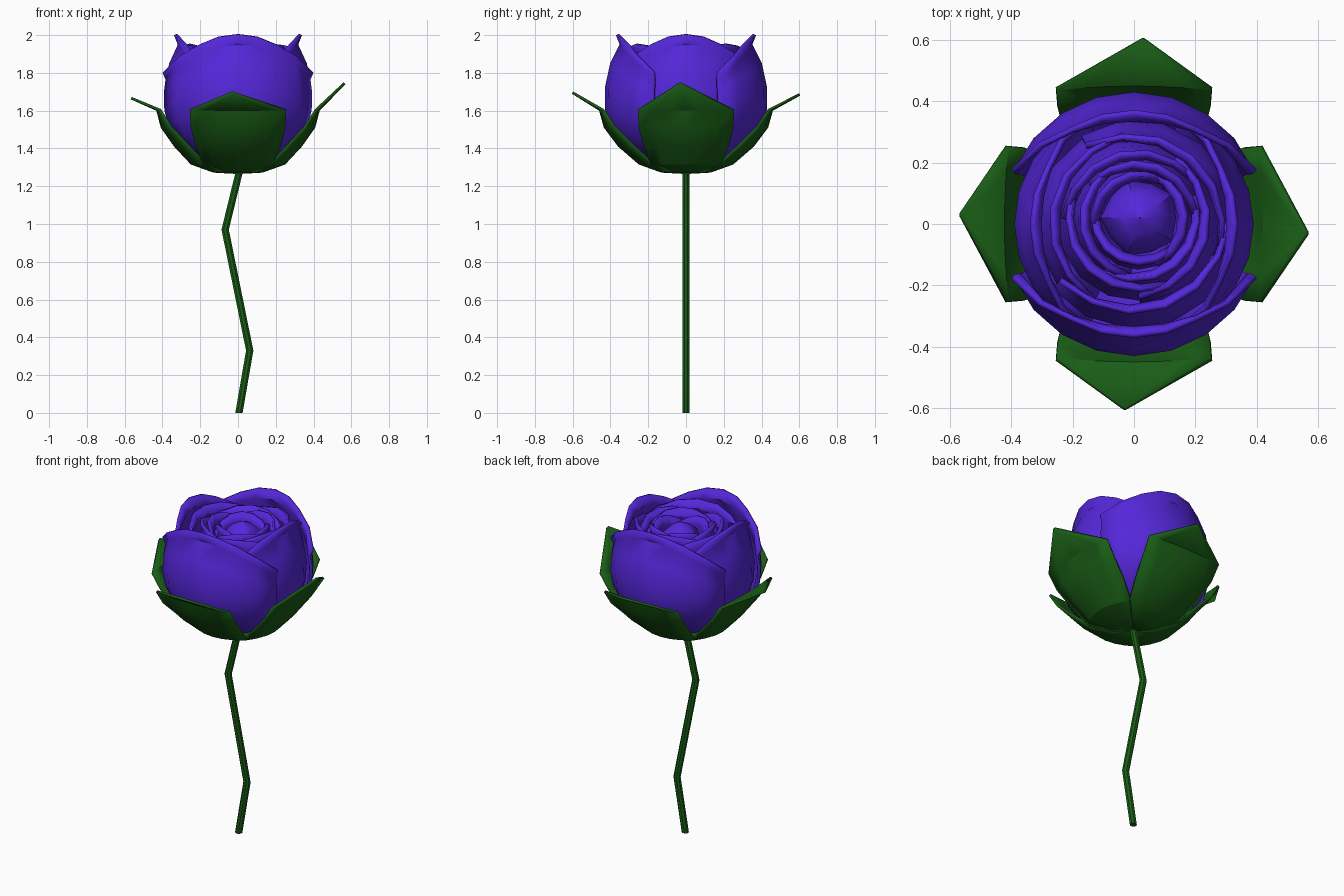
import bpy, math
from math import radians, sin, cos, pi

if "Cube" in bpy.data.objects:
    bpy.data.objects.remove(bpy.data.objects["Cube"])


def material(name, rgb):
    m = bpy.data.materials.new(name)
    m.diffuse_color = (*rgb, 1)
    m.use_nodes = True
    m.node_tree.nodes["Principled BSDF"].inputs["Base Color"].default_value = m.diffuse_color
    return m


PURPLE = material("petal_purple", (0.09, 0.02, 0.70))
GREEN = material("leaf_green", (0.010, 0.11, 0.008))


def make(name, verts, faces, mat, thick=0.0, smooth=35):
    me = bpy.data.meshes.new(name)
    me.from_pydata(verts, [], faces)
    me.materials.append(mat)
    ob = bpy.data.objects.new(name, me)
    bpy.context.collection.objects.link(ob)
    if thick:
        mod = ob.modifiers.new("thickness", 'SOLIDIFY')
        mod.thickness = thick
        mod.offset = -1
    bpy.ops.object.select_all(action='DESELECT')
    ob.select_set(True)
    bpy.context.view_layer.objects.active = ob
    bpy.ops.object.shade_smooth_by_angle(angle=radians(smooth))
    return ob


def grid_faces(rows, cols, wrap=False):
    n = cols if wrap else cols - 1
    return [(r * cols + c, r * cols + (c + 1) % cols,
             (r + 1) * cols + (c + 1) % cols, (r + 1) * cols + c)
            for r in range(rows - 1) for c in range(n)]


def turn(x, y, a):
    return x * cos(a) - y * sin(a), x * sin(a) + y * cos(a)


# Petal side profile: radius, height
PROFILE = [(0.06, 1.29), (0.22, 1.34), (0.32, 1.41), (0.395, 1.50), (0.428, 1.61),
           (0.428, 1.72), (0.40, 1.85), (0.35, 1.95), (0.345, 2.0)]


def profile_radius(z):
    for (r0, z0), (r1, z1) in zip(PROFILE, PROFILE[1:]):
        if z <= z1:
            return r0 + (r1 - r0) * (z - z0) / (z1 - z0)
    return PROFILE[-1][0]


def petal(name, angle, radius, top, half, drop, curl, centre=(0, 0), cols=9):
    """Cupped petal facing -y, turned by angle; its rim falls towards both edges."""
    verts = []
    k = radius / 0.428
    for i, (_, z) in enumerate(PROFILE):
        for c in range(cols):
            u = 2 * c / (cols - 1) - 1
            zz = 1.29 + (z - 1.29) * (1 - drop * u * u)
            r = k * profile_radius(zz)
            if i == len(PROFILE) - 1:
                r += curl
            a = radians(half) * u
            x, y = turn(r * sin(a), -r * cos(a), angle)
            verts.append((x + centre[0], y + centre[1],
                          1.29 + (zz - 1.29) * (top - 1.29) / 0.71))
    return make(name, verts, grid_faces(len(PROFILE), cols), PURPLE, 0.018)


# Outer petals: front and back overlap the two side ones
for i, nm in enumerate(("front", "right", "back", "left")):
    petal("outer_petal_" + nm, i * pi / 2, 0.39 if i % 2 else 0.43, 2.0, 66, 0.28, 0.025)

# Inner petal whorls
for w, (radius, top, n, half, rot) in enumerate((
        (0.345, 1.95, 3, 72, 20), (0.275, 1.94, 3, 72, 75),
        (0.225, 1.94, 3, 72, 40), (0.175, 1.93, 3, 72, 95))):
    for i in range(n):
        petal(f"inner_petal_{w}_{i}", radians(rot) + i * 2 * pi / n, radius * (1 - 0.03 * i),
              top, half, 0.12, 0.02, (0.004 * (w + 1), 0.004 * (w + 1)), 7)

# Closed bud with five creases
verts = []
for r, z in ((0.05, 1.45), (0.12, 1.65), (0.13, 1.78), (0.11, 1.87), (0.06, 1.915), (0.002, 1.94)):
    for c in range(10):
        a = c * pi / 5
        rr = r * (1 if c % 2 else 0.9)
        verts.append((0.02 + rr * cos(a), 0.02 + rr * sin(a), z))
make("bud_centre", verts, grid_faces(6, 10, True), PURPLE)

# Sepals: rows of centre depth, edge depth, half width, height
SEPAL = [(0.01, 0.008, 0.008, 1.265), (0.13, 0.09, 0.092, 1.272), (0.25, 0.18, 0.185, 1.315),
         (0.36, 0.285, 0.225, 1.41), (0.435, 0.385, 0.25, 1.51), (0.46, 0.445, 0.255, 1.60),
         (0.605, 0.605, 0.004, 1.70)]
for i, (nm, tip) in enumerate((("front", 1.69), ("right", 1.74), ("back", 1.68), ("left", 1.66))):
    k = 0.94 if i % 2 else 1.0
    verts = []
    for j, (yc, ye, w, z) in enumerate(SEPAL):
        for c in range(7):
            u = c / 3 - 1
            y = (yc + (ye - yc) * u * u) * (k if j > 2 else 1)
            skew = -0.03 if j == len(SEPAL) - 1 else 0
            zz = tip if skew else z
            verts.append((*turn(w * u + skew, -y, i * pi / 2), zz))
    make("sepal_" + nm, verts, grid_faces(len(SEPAL), 7), GREEN, 0.014, 25)

# Crooked stem
verts = []
for x, z in ((0.005, 0), (0.062, 0.33), (-0.068, 0.97), (0.01, 1.29)):
    for c in range(8):
        a = (c + 0.5) * pi / 4
        verts.append((x + 0.021 * cos(a), 0.021 * sin(a), z))
faces = grid_faces(4, 8, True) + [tuple(range(7, -1, -1)), tuple(range(24, 32))]
make("stem", verts, faces, GREEN)
